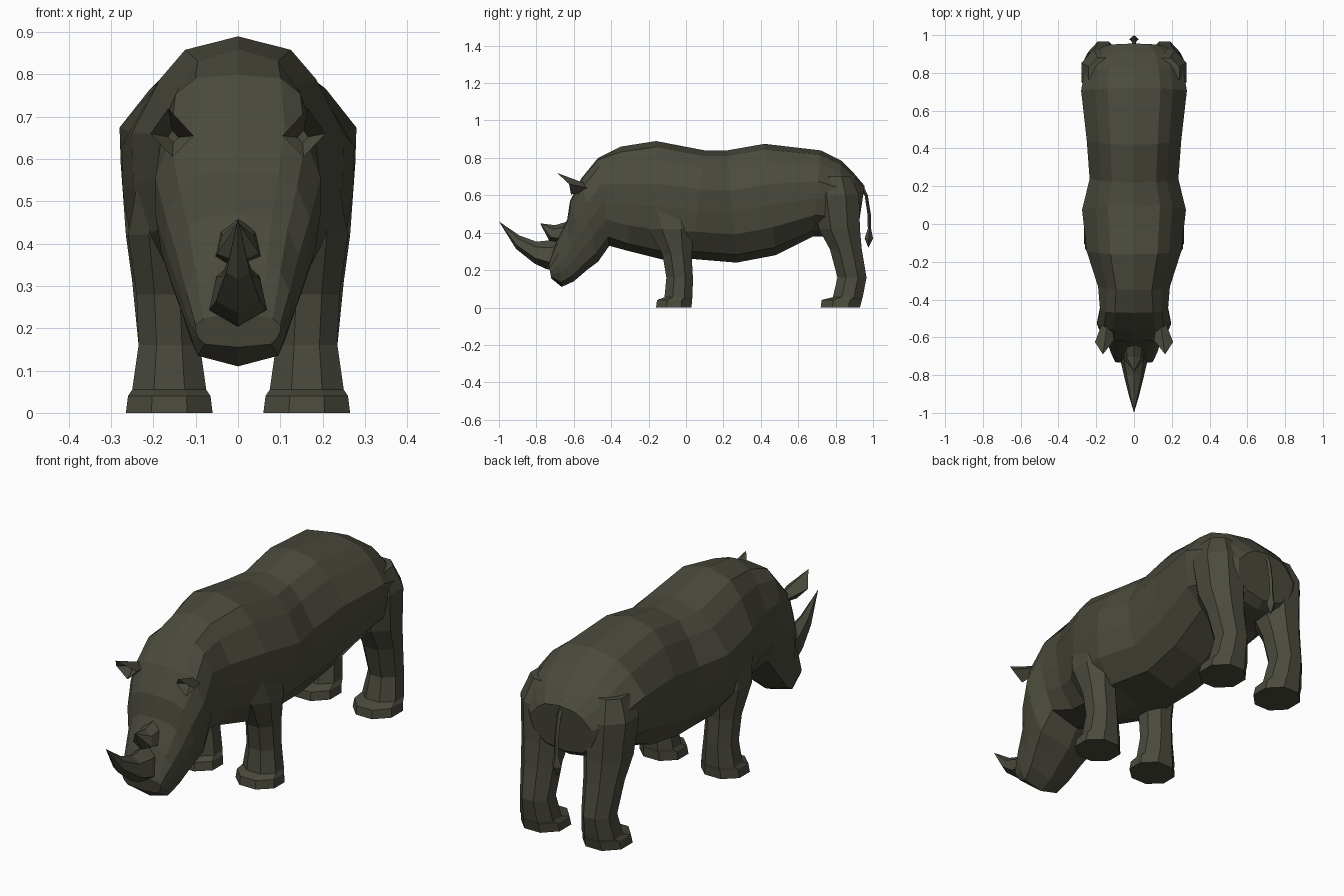
import bpy, bmesh, math
from mathutils import Vector

hide = bpy.data.materials.new("dark olive hide")
hide.diffuse_color = (0.07, 0.068, 0.047, 1)


def skin(name, rings):
    """Join equal rings of points into a closed, flat-shaded part."""
    bm = bmesh.new()
    vr = [[bm.verts.new(p) for p in r] for r in rings]
    n = len(vr[0])
    for a, b in zip(vr, vr[1:]):
        for i in range(n):
            j = (i + 1) % n
            bm.faces.new((a[i], a[j], b[j], b[i]))
    bm.faces.new(vr[0])
    bm.faces.new(vr[-1])
    bmesh.ops.remove_doubles(bm, verts=bm.verts, dist=0.0005)
    bmesh.ops.recalc_face_normals(bm, faces=bm.faces)
    me = bpy.data.meshes.new(name)
    bm.to_mesh(me)
    bm.free()
    me.materials.append(hide)
    ob = bpy.data.objects.new(name, me)
    bpy.context.collection.objects.link(ob)
    return ob


def section(ty, tz, by, bz, w, profile):
    """Symmetric ring from a top point, a bottom point and a half width."""
    half = [Vector((x * w, ty + (by - ty) * t, tz + (bz - tz) * t)) for x, t in profile]
    return half + [Vector((-p.x, p.y, p.z)) for p in half[-2:0:-1]]


def loft(name, sections, profile):
    return skin(name, [section(*s, profile) for s in sections])


# Torso and head, one continuous loft from rump to muzzle
TORSO = [(0, 0), (.5, .05), (.74, .16), (1, .36), (.99, .55), (.92, .75), (.6, .93), (0, 1)]
HEAD = [(0, 0), (.56, .02), (.82, .10), (1, .30), (1, .50), (.93, .70), (.78, .90), (0, 1)]
torso = [
    (.955, .65, .92, .42, .16), (.90, .715, .88, .39, .235), (.83, .785, .80, .38, .26),
    (.72, .84, .68, .38, .28), (.42, .875, .48, .28, .25), (.22, .84, .27, .24, .235),
    (.10, .84, .03, .26, .275), (-.16, .89, -.12, .255, .25), (-.35, .86, -.30, .30, .19),
]
head = [
    (-.47, .80, -.41, .33, .18), (-.56, .69, -.47, .245, .195), (-.62, .57, -.53, .20, .17),
    (-.635, .47, -.60, .14, .143), (-.69, .36, -.665, .11, .122), (-.735, .23, -.72, .155, .10),
]
skin("body_and_head", [section(*s, TORSO) for s in torso] + [section(*s, HEAD) for s in head])

# Horns
HORN = [(0, 0), (.75, .25), (1, .75), (0, 1)]
loft("front_horn", [(-.64, .37, -.68, .20, .068), (-.72, .36, -.745, .205, .068),
                    (-.80, .352, -.81, .235, .052), (-.89, .385, -.91, .315, .028),
                    (-1, .46, -1, .46, 0)], HORN)
loft("rear_horn", [(-.60, .47, -.66, .33, .056), (-.70, .44, -.73, .355, .05),
                   (-.78, .45, -.78, .45, 0)], HORN)

# Tail with tuft
TAIL = [(0, 0), (1, .5), (0, 1)]
loft("tail", [(.94, .67, .93, .63, .01), (.972, .60, .955, .60, .012),
              (.988, .50, .97, .50, .011), (.99, .42, .972, .42, .012),
              (1, .37, .955, .37, .025), (.975, .32, .975, .32, 0)], TAIL)

# Legs: octagonal rings given as z, inner x, outer x, front y, back y
front = [(0, .06, .265, -.16, .03), (.04, .065, .26, -.155, .032), (.055, .075, .25, -.115, .035),
         (.16, .09, .235, -.105, .037), (.28, .095, .24, -.125, .03), (.42, .09, .26, -.20, .045),
         (.56, .08, .235, -.26, .06)]
hind = [(0, .06, .265, .72, .93), (.04, .065, .26, .725, .94), (.055, .075, .25, .785, .945),
        (.16, .09, .235, .81, .965), (.31, .08, .25, .77, .94), (.42, .065, .265, .71, .93),
        (.60, .06, .278, .68, .925), (.70, .08, .24, .72, .88)]


def octagon(z, x0, x1, y0, y1, side):
    k = math.cos(math.pi / 8)
    ring = []
    for i in range(8):
        a = math.pi / 8 + i * math.pi / 4
        ring.append((side * ((x0 + x1) / 2 + (x1 - x0) / 2 * math.cos(a) / k),
                     (y0 + y1) / 2 + (y1 - y0) / 2 * math.sin(a) / k, z))
    return ring


for side, label in ((1, "left"), (-1, "right")):
    skin("front_leg_" + label, [octagon(*r, side) for r in front])
    skin("hind_leg_" + label, [octagon(*r, side) for r in hind])
    # Cupped ear: buried root, rim, hollow
    root = [(.14, -.53, .66), (.17, -.53, .64), (.145, -.53, .615), (.12, -.53, .64)]
    rim = [(.165, -.69, .72), (.207, -.625, .66), (.155, -.615, .605), (.105, -.615, .655)]
    mid = Vector((.152, -.585, .65))
    hollow = [mid + (Vector(p) - mid) * .25 for p in rim]
    hollow = [(p[0], -.585, p[2]) for p in hollow]
    skin("ear_" + label, [[(side * p[0], p[1], p[2]) for p in r] for r in (root, rim, hollow)])
